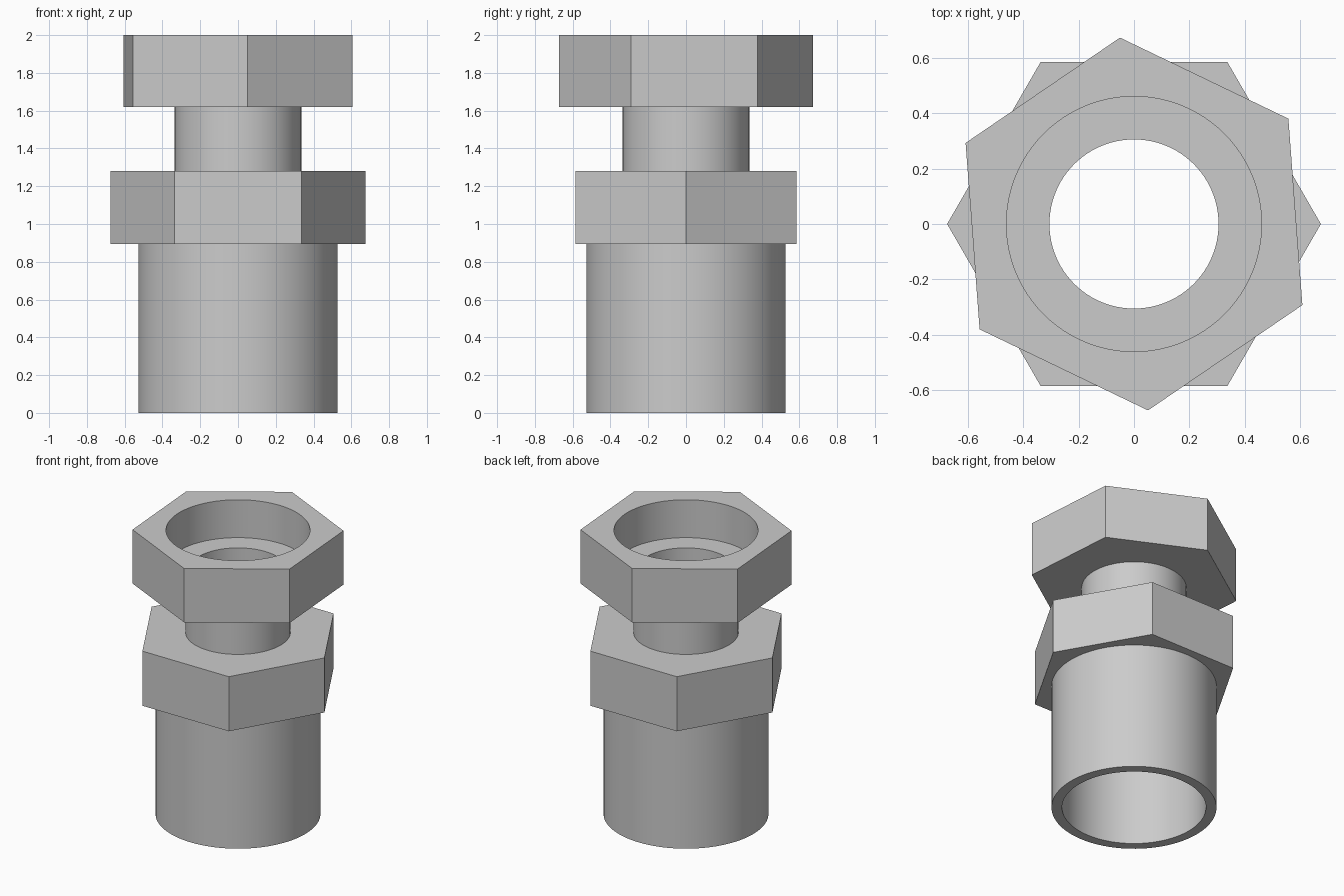
import bpy
import bmesh
from math import cos, sin, radians, tau

default_cube = bpy.data.objects.get("Cube")
if default_cube:
    bpy.data.objects.remove(default_cube, do_unlink=True)

steel = bpy.data.materials.new("grey steel")
steel.use_nodes = True
grey = (0.6, 0.6, 0.6, 1)
steel.diffuse_color = grey
steel.node_tree.nodes["Principled BSDF"].inputs["Base Color"].default_value = grey

ROUND, HEX = 96, 6
BORE, SOCKET = 0.305, 0.46
NUT = 0.674
BARREL_TOP, NUT_TOP, NECK_TOP, TOP = 0.895, 1.28, 1.62, 2.0


def ring(bm, sides, radius, z, turn=0):
    """Closed loop of vertices and edges."""
    angles = [radians(turn) + tau * i / sides for i in range(sides)]
    verts = [bm.verts.new((radius * cos(a), radius * sin(a), z)) for a in angles]
    edges = [bm.edges.new((verts[i], verts[(i + 1) % sides])) for i in range(sides)]
    return verts, edges


def hollow_part(name, rings):
    """Join each ring to the next, and the last to the first, as a closed hollow solid."""
    bm = bmesh.new()
    loops = [ring(bm, *r) for r in rings]
    for (va, ea), (vb, eb) in zip(loops, loops[1:] + loops[:1]):
        n = len(va)
        if n == len(vb):
            for i in range(n):
                j = (i + 1) % n
                bm.faces.new((va[i], va[j], vb[j], vb[i]))
        else:  # flat end between a hexagon and a circle
            bmesh.ops.triangle_fill(bm, edges=ea + eb, use_beauty=True)
    bmesh.ops.recalc_face_normals(bm, faces=bm.faces)
    mesh = bpy.data.meshes.new(name)
    bm.to_mesh(mesh)
    bm.free()
    mesh.materials.append(steel)
    obj = bpy.data.objects.new(name, mesh)
    bpy.context.collection.objects.link(obj)
    bpy.ops.object.select_all(action="DESELECT")
    obj.select_set(True)
    bpy.context.view_layer.objects.active = obj
    bpy.ops.object.shade_smooth_by_angle(angle=radians(30))
    return obj


def tube(name, outer, inner, bottom, top):
    hollow_part(name, [(ROUND, outer, bottom), (ROUND, outer, top),
                       (ROUND, inner, top), (ROUND, inner, bottom)])


# Wide open barrel at the base
tube("barrel", 0.527, SOCKET, 0, BARREL_TOP)

# Lower hexagon with a plain bore
hollow_part("lower_nut", [(HEX, NUT, BARREL_TOP), (HEX, NUT, NUT_TOP),
                          (ROUND, BORE, NUT_TOP), (ROUND, BORE, BARREL_TOP)])

# Thin neck between the hexagons
tube("neck", 0.335, BORE, NUT_TOP, NECK_TOP)

# Upper hexagon, turned a little, with a wide socket stepping down to the bore
turn, ledge = 34.3, 1.733
hollow_part("upper_nut", [(HEX, NUT, NECK_TOP, turn), (HEX, NUT, TOP, turn),
                          (ROUND, SOCKET, TOP), (ROUND, SOCKET, ledge),
                          (ROUND, BORE, ledge), (ROUND, BORE, NECK_TOP)])
